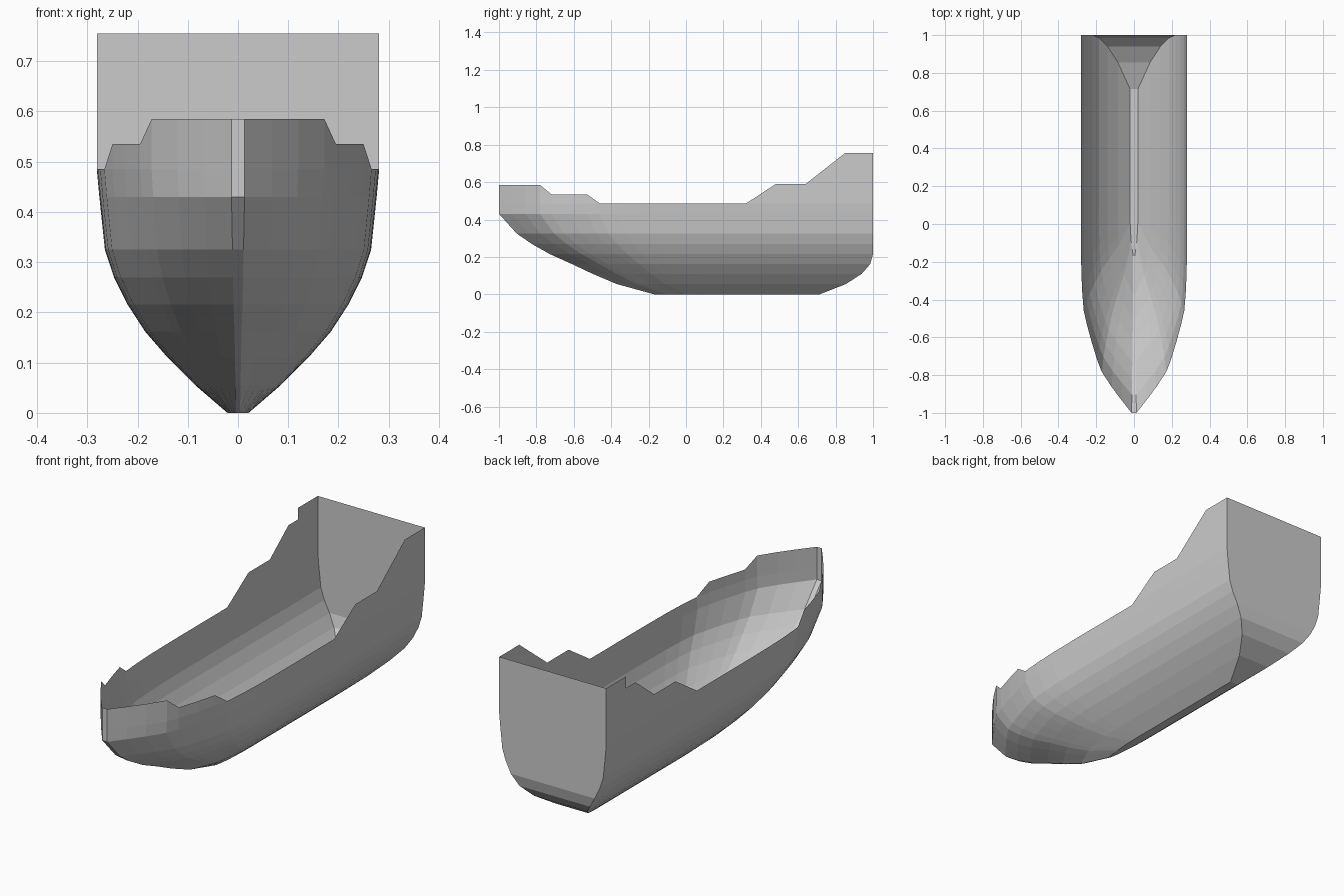
import bpy, bmesh

if "Cube" in bpy.data.objects:
    bpy.data.objects.remove(bpy.data.objects["Cube"])

# Hull stations: bow curve (fraction along, share of full half-breadth), then straight run aft
BOW = [(0, 0), (.07, .205), (.14, .4), (.22, .593), (.28, .679), (.38, .793), (.47, .884),
       (.54, .944), (.64, .975), (.75, .992), (.88, .998), (1, 1)]
AFT = [.32, .48, .64, .78, .85, .85, 1]

# Waterlines: height, stem y, stem half-width, full half-breadth, end of bow curve, stern y
LEVELS = [
    (0.0, -.17, .004, .021, .15, .715),
    (.055, -.37, .005, .085, .11, .855),
    (.11, -.50, .006, .140, .08, .94),
    (.162, -.61, .007, .185, .06, .985),
    (.216, -.73, .009, .220, .04, 1.0),
    (.27, -.825, .010, .247, .02, 1.0),
    (.325, -.905, .011, .265, 0, 1.0),
    (.43, -1.0, .013, .276, 0, 1.0),
    (.485, -1.0, .013, .281, 0, 1.0),
]

# Stepped bulwark height at each station; the port side has a small notch aft
SHEER = [.585] * 4 + [.535] * 3 + [.485] * 6 + [.59, .59, .70, .755, .755, .755]
SHEER_PORT = SHEER[:-3] + [.70, .755, .755]


def waterline(z, stem, w0, full, bow_end, stern):
    """Half of one hull waterline, from stem to stern."""
    pts = [(w0 + (full - w0) * f, stem + (bow_end - stem) * u, z) for u, f in BOW]
    return pts + [(full, bow_end + (stern - bow_end) * v, z) for v in AFT]


def closed_loop(half, port=None):
    """Starboard run followed by the mirrored port run."""
    return half + [(-x, y, z) for x, y, z in reversed(port or half)]


halves = [waterline(*level) for level in LEVELS]
loops = [closed_loop(h) for h in halves]
deck = halves[-1]
loops.append(closed_loop([(x, y, s) for (x, y, _), s in zip(deck, SHEER)],
                         [(x, y, s) for (x, y, _), s in zip(deck, SHEER_PORT)]))

# Loft the sides, stem strip and transom
bm = bmesh.new()
rows = [[bm.verts.new(p) for p in loop] for loop in loops]
n = len(rows[0])
for a, b in zip(rows, rows[1:]):
    for i in range(n):
        j = (i + 1) % n
        bm.faces.new((a[i], a[j], b[j], b[i]))

# Flat keel strip
keel = rows[0]
for i in range(n // 2 - 1):
    bm.faces.new((keel[i], keel[n - 1 - i], keel[n - 2 - i], keel[i + 1]))

# Collapse the zero-height bulwark cells and merge the flat transom
bmesh.ops.remove_doubles(bm, verts=bm.verts, dist=.0005)
bmesh.ops.dissolve_degenerate(bm, dist=.0005, edges=bm.edges)
transom = [f for f in bm.faces if all(abs(v.co.y - 1) < 1e-4 for v in f.verts)
           and abs(f.normal.y) >= 0 and len({round(v.co.x > 0) for v in f.verts}) == 2]
if len(transom) > 1:
    bmesh.ops.dissolve_faces(bm, faces=transom)
bm.normal_update()

mesh = bpy.data.meshes.new("ship_hull")
bm.to_mesh(mesh)
bm.free()
hull = bpy.data.objects.new("ship_hull", mesh)
bpy.context.collection.objects.link(hull)
